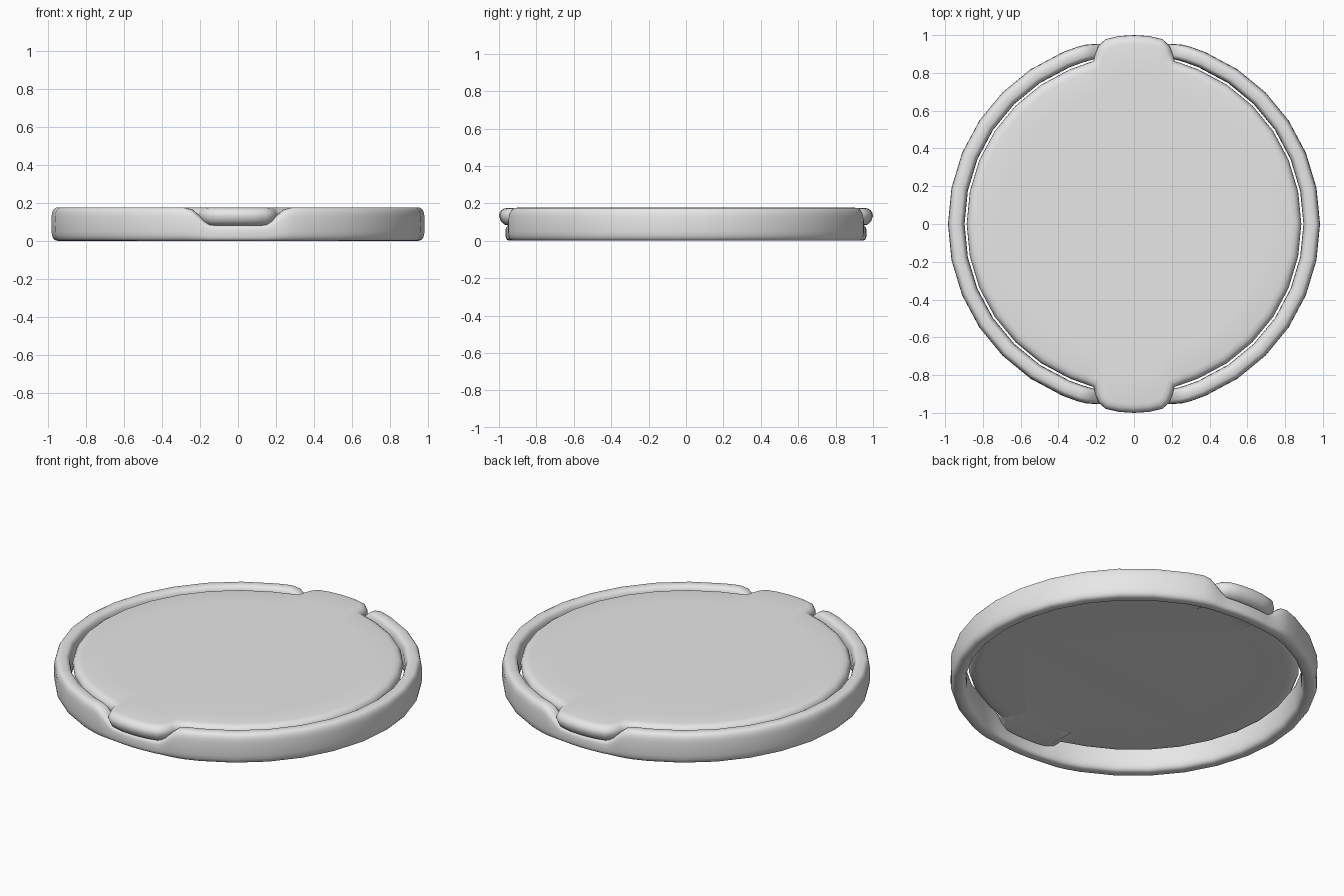
import bpy
import bmesh
from math import sin, cos, radians, pi, copysign
from mathutils import Vector

cube = bpy.data.objects.get("Cube")
if cube:
    bpy.data.objects.remove(cube)

GREY = (0.8, 0.8, 0.8, 1)
grey = bpy.data.materials.new("plain grey")
grey.use_nodes = True
grey.diffuse_color = GREY
grey.node_tree.nodes["Principled BSDF"].inputs["Base Color"].default_value = GREY


def skin(name, loops, wrap):
    """Join equal point loops with quads; wrap round or cap the ends."""
    bm = bmesh.new()
    rows = [[bm.verts.new(p) for p in loop] for loop in loops]
    n = len(rows[0])
    for i in range(len(rows) if wrap else len(rows) - 1):
        a, b = rows[i], rows[(i + 1) % len(rows)]
        for j in range(n):
            k = (j + 1) % n
            bm.faces.new((a[j], a[k], b[k], b[j]))
    if not wrap:
        bm.faces.new(rows[0])
        bm.faces.new(rows[-1])
    bmesh.ops.recalc_face_normals(bm, faces=bm.faces)
    mesh = bpy.data.meshes.new(name)
    bm.to_mesh(mesh)
    bm.free()
    obj = bpy.data.objects.new(name, mesh)
    bpy.context.collection.objects.link(obj)
    mesh.materials.append(grey)
    bpy.ops.object.select_all(action='DESELECT')
    obj.select_set(True)
    bpy.context.view_layer.objects.active = obj
    bpy.ops.object.shade_smooth_by_angle(angle=radians(50))
    return obj


def four_way(quarter):
    """Mirror a quarter outline, from +x to +y, into a full loop."""
    half = quarter + [(-x, y) for x, y in reversed(quarter[:-1])]
    return half + [(-x, -y) for x, y in half[1:-1]]


step = 11.25
coarse = [step * i for i in range(7)]

# Outer ring: rounded tall section, dipping under each tab
RING_OUT, RING_IN, TOP = 0.985, 0.897, 0.177
fine = [90 - d for d in (17.5, 15, 13, 11, 9, 7, 4, 0)]
directions = four_way([(cos(radians(a)), sin(radians(a))) for a in coarse + fine])
sections = []
for dx, dy in directions:
    t = min(max((abs(dx) - 0.14) / 0.15, 0), 1) if abs(dy) > 0.5 else 1
    t = t * t * (3 - 2 * t)
    top = 0.082 + (TOP - 0.082) * t
    outer = RING_OUT - 0.02 * (1 - t)
    mid, half = (outer + RING_IN) / 2, (outer - RING_IN) / 2
    section = []
    for i in range(24):
        c, s = cos(i * pi / 12), sin(i * pi / 12)
        r = mid + half * copysign(abs(c) ** 0.6, c)
        z = top / 2 * (1 + copysign(abs(s) ** 0.6, s))
        section.append((dx * r, dy * r, z))
    sections.append(section)
skin("outer_ring", sections, True)

# Lid: round plate with a soft tab at the front and back
R = 0.886
quarter = [(R * cos(radians(a)), R * sin(radians(a))) for a in coarse + [73]]
quarter += [(0.215, 0.862), (0.205, 0.9), (0.188, 0.943), (0.152, 0.978),
            (0.08, 0.995), (0, 1)]
outline = [Vector(p) for p in four_way(quarter)]
count = len(outline)


def inset(depth, z, drop=0.0):
    loop = []
    for i, p in enumerate(outline):
        along = (outline[(i + 1) % count] - outline[i - 1]).normalized()
        q = p + Vector((-along.y, along.x)) * depth
        on_tab = abs(p.y) > 0.88 and abs(p.x) < 0.21
        loop.append((q.x, q.y, z - drop * on_tab))
    return loop


def plate_centre(z):
    return [(p.x * 0.8, p.y * 0.8, z) for p in outline]


skin("lid_with_tabs", [
    plate_centre(0.1),
    inset(0.06, 0.1, 0.02),
    inset(0.03, 0.102, 0.016),
    inset(0.01, 0.115, 0.01),
    inset(0, 0.132),
    inset(0.003, 0.148),
    inset(0.012, 0.163),
    inset(0.026, 0.172),
    inset(0.048, 0.176),
    plate_centre(0.177),
], False)
